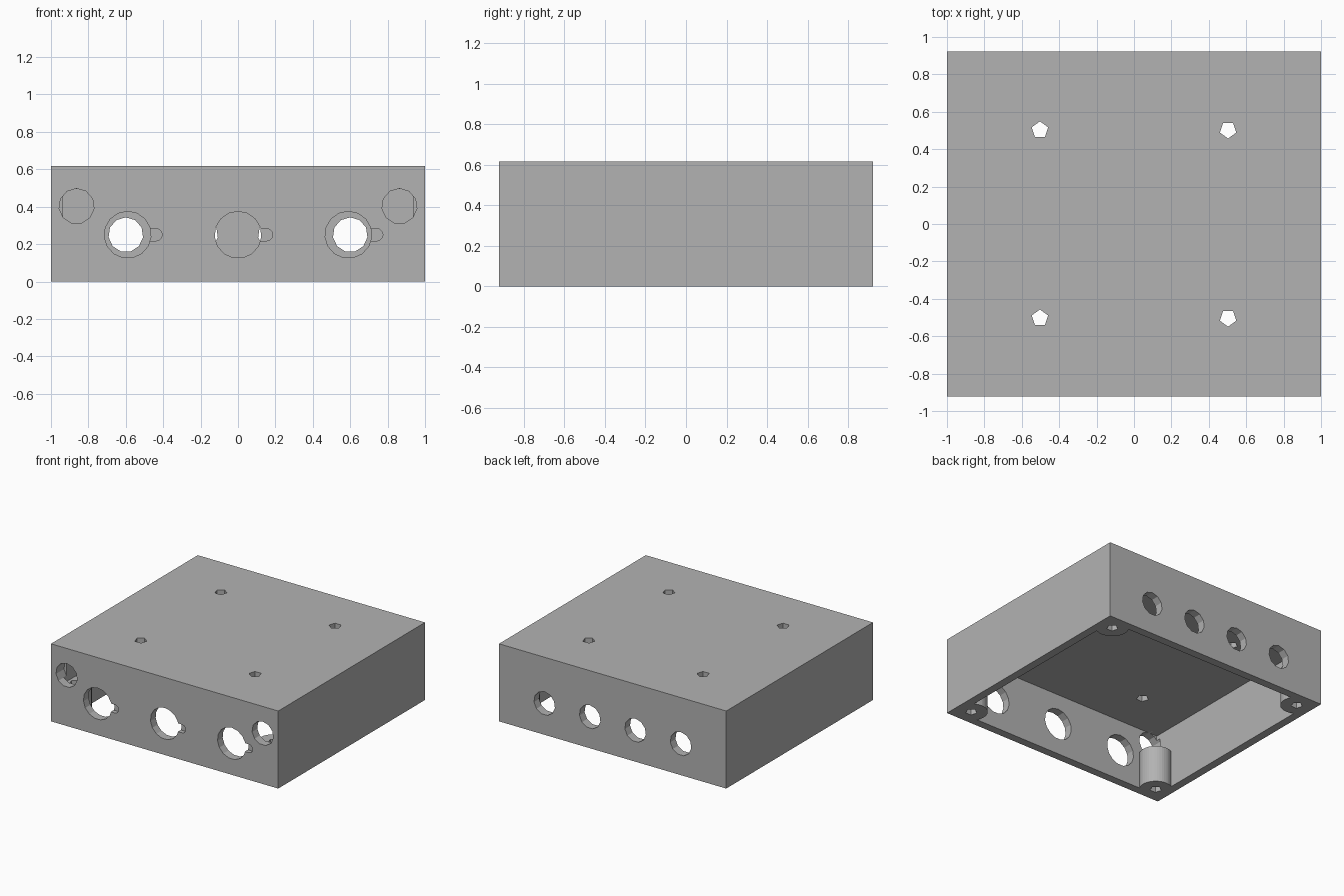
import bpy
import bmesh
from math import pi
from mathutils import Matrix, Vector

if "Cube" in bpy.data.objects:
    bpy.data.objects.remove(bpy.data.objects["Cube"])

W, D, H = 2.0, 1.845, 0.617      # overall size
WALL, LID = 0.065, 0.122         # thicknesses
FRONT, BACK = -D / 2, D / 2

grey = bpy.data.materials.new("plain grey")
grey.use_nodes = True
grey.diffuse_color = (0.45, 0.45, 0.45, 1)
grey.node_tree.nodes["Principled BSDF"].inputs["Base Color"].default_value = (0.45, 0.45, 0.45, 1)


def add_box(bm, low, high):
    low, high = Vector(low), Vector(high)
    size = Matrix.Diagonal((*(high - low), 1))
    bmesh.ops.create_cube(bm, size=1, matrix=Matrix.Translation((low + high) / 2) @ size)


def add_rod(bm, centre, radius, length, sides, axis="Z", turn=0.0):
    """Closed prism centred on a point, along Y or Z."""
    rot = Matrix.Rotation(pi / 2, 4, "X") if axis == "Y" else Matrix.Identity(4)
    matrix = Matrix.Translation(centre) @ rot @ Matrix.Rotation(turn, 4, "Z")
    bmesh.ops.create_cone(bm, cap_ends=True, segments=sides, radius1=radius,
                          radius2=radius, depth=length, matrix=matrix)


def make(name, bm):
    bmesh.ops.recalc_face_normals(bm, faces=bm.faces)
    mesh = bpy.data.meshes.new(name)
    bm.to_mesh(mesh)
    bm.free()
    mesh.materials.append(grey)
    obj = bpy.data.objects.new(name, mesh)
    bpy.context.collection.objects.link(obj)
    return obj


def combine(target, tool, operation):
    """Apply a boolean and discard the helper."""
    tool.hide_render = True
    mod = target.modifiers.new(operation, "BOOLEAN")
    mod.object, mod.operation = tool, operation
    mod.solver, mod.use_self = "EXACT", True
    bpy.context.view_layer.update()
    graph = bpy.context.evaluated_depsgraph_get()
    mesh = bpy.data.meshes.new_from_object(target.evaluated_get(graph))
    target.modifiers.clear()
    target.data = mesh
    bpy.data.objects.remove(tool)


# Outer block
bm = bmesh.new()
add_box(bm, (-W / 2, FRONT, 0), (W / 2, BACK, H))
case = make("enclosure_case", bm)

# Hollow, open underneath
bm = bmesh.new()
add_box(bm, (-W / 2 + WALL, FRONT + WALL, -0.2), (W / 2 - WALL, BACK - WALL, H - LID))
combine(case, make("cavity_cutter", bm), "DIFFERENCE")

# Short screw posts in the corners
corners = [(sx * 0.875, sy * (BACK - 0.125)) for sx in (-1, 1) for sy in (-1, 1)]
POST = 0.295
bm = bmesh.new()
for x, y in corners:
    add_rod(bm, (x, y, POST / 2), 0.12, POST, 40)
combine(case, make("corner_posts", bm), "UNION")

# Screw holes through posts and lid
bm = bmesh.new()
for x, y in corners:
    add_rod(bm, (x, y, 0.1), 0.043, 0.5, 5)
for sx in (-1, 1):
    for sy in (-1, 1):
        add_rod(bm, (sx * 0.503, sy * 0.503, H), 0.046, 0.5, 5, turn=pi if sx > 0 else 0)
combine(case, make("screw_hole_cutter", bm), "DIFFERENCE")

# Large front holes, small upper front holes, and back holes
bm = bmesh.new()
for x in (-0.59, 0, 0.59):
    add_rod(bm, (x, FRONT, 0.25), 0.125, 0.2, 15, "Y")
for x in (-0.863, 0.863):
    add_rod(bm, (x, FRONT, 0.403), 0.094, 0.2, 11, "Y")
for x in (-0.6, -0.2, 0.2, 0.6):
    add_rod(bm, (x, BACK, 0.25), 0.093, 0.2, 11, "Y")
combine(case, make("panel_hole_cutter", bm), "DIFFERENCE")

# Shallow locating notches beside the large holes
NOTCH = 0.035
bm = bmesh.new()
for x in (-0.59, 0, 0.59):
    add_box(bm, (x + 0.09, FRONT - 0.05, 0.217), (x + 0.152, FRONT + NOTCH, 0.283))
combine(case, make("notch_cutter", bm), "DIFFERENCE")
bm = bmesh.new()
for x in (-0.59, 0, 0.59):
    add_rod(bm, (x + 0.152, FRONT, 0.25), 0.033, 2 * NOTCH, 12, "Y")
combine(case, make("notch_end_cutter", bm), "DIFFERENCE")

for face in case.data.polygons:
    face.use_smooth = False
    face.material_index = 0
